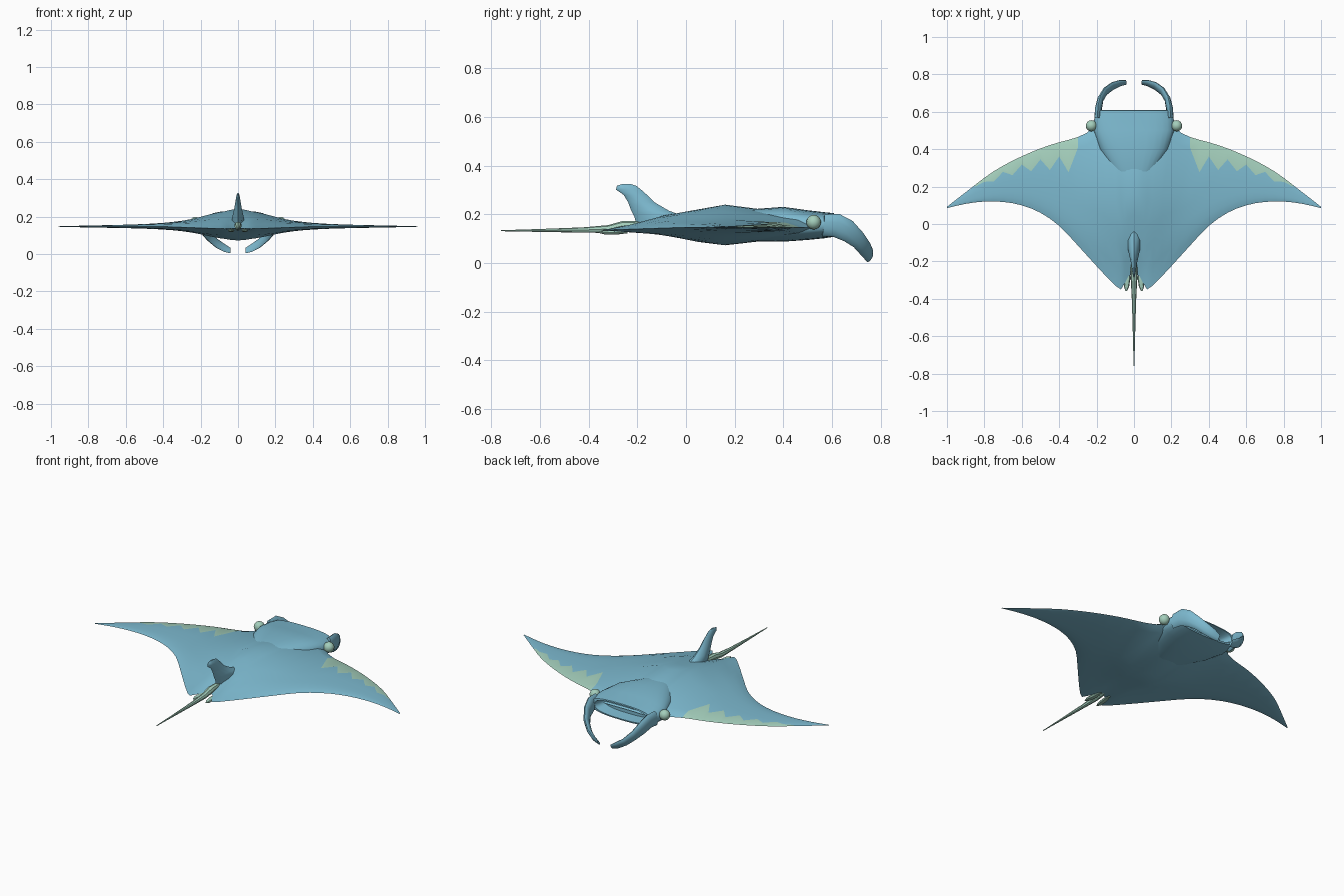
import bpy, bmesh, math
from mathutils import Vector

cube = bpy.data.objects.get("Cube")
if cube:
    bpy.data.objects.remove(cube, do_unlink=True)


def material(name, rgb):
    m = bpy.data.materials.new(name)
    m.use_nodes = True
    m.diffuse_color = (*rgb, 1)
    m.node_tree.nodes["Principled BSDF"].inputs["Base Color"].default_value = (*rgb, 1)
    return m


BLUE = material("sea blue", (0.205, 0.49, 0.63))
GREEN = material("pale green", (0.37, 0.62, 0.50))


def curve(points, v):
    """Smooth interpolation through (position, value) pairs."""
    if v <= points[0][0]:
        return points[0][1]
    if v >= points[-1][0]:
        return points[-1][1]
    i = max(k for k in range(len(points) - 1) if points[k][0] <= v)

    def slope(k):
        a, b = points[max(k - 1, 0)], points[min(k + 1, len(points) - 1)]
        return (b[1] - a[1]) / (b[0] - a[0])
    (x0, y0), (x1, y1) = points[i], points[i + 1]
    h = x1 - x0
    t = (v - x0) / h
    s = t * t * (3 - 2 * t)
    return (y0 + (y1 - y0) * s + h * slope(i) * t * (1 - t) ** 2
            - h * slope(i + 1) * t * t * (1 - t))


def finish(name, bm, mats, mirror=False, angle=35):
    bmesh.ops.recalc_face_normals(bm, faces=bm.faces)
    mesh = bpy.data.meshes.new(name)
    bm.to_mesh(mesh)
    bm.free()
    for m in mats:
        mesh.materials.append(m)
    ob = bpy.data.objects.new(name, mesh)
    bpy.context.collection.objects.link(ob)
    if mirror:
        mod = ob.modifiers.new("mirror", 'MIRROR')
        mod.use_clip = True
    bpy.ops.object.select_all(action='DESELECT')
    ob.select_set(True)
    bpy.context.view_layer.objects.active = ob
    bpy.ops.object.shade_smooth_by_angle(angle=math.radians(angle))
    return ob


def loft(name, rings, mat, mirror=False):
    bm = bmesh.new()
    rows = [[bm.verts.new(p) for p in ring] for ring in rings]
    n = len(rows[0])
    for a, b in zip(rows, rows[1:]):
        for i in range(n):
            j = (i + 1) % n
            bm.faces.new((a[i], a[j], b[j], b[i]))
    bm.faces.new(rows[0])
    bm.faces.new(rows[-1])
    return finish(name, bm, [mat], mirror)


def oval(center, u, v, n=10, power=2.0):
    """Ring around center with half axes u and v; higher power is boxier."""
    def bend(c):
        return math.copysign(abs(c) ** (2 / power), c)
    c, u, v = Vector(center), Vector(u), Vector(v)
    angles = [2 * math.pi * i / n for i in range(n)]
    return [c + u * bend(math.cos(a)) + v * bend(math.sin(a)) for a in angles]


# Body and wings: outline, thickness and centre height
LEAD = [(0, .55), (.16, .55), (.2, .535), (.24, .495), (.3, .465), (.45, .422),
        (.6, .362), (.75, .282), (.9, .17), (1, .092)]
TRAIL = [(0, -.26), (.03, -.28), (.07, -.35), (.1, -.33), (.2, -.225), (.3, -.115),
         (.4, -.01), (.5, .06), (.6, .1), (.7, .118), (.8, .12), (.9, .108), (1, .085)]
TOP = [(-.35, .142), (-.2, .165), (-.1, .192), (0, .207), (.1, .226), (.2, .24),
       (.35, .24), (.45, .225), (.6, .207)]
BELLY = [(-.35, .128), (-.2, .125), (-.1, .118), (0, .1), (.1, .083), (.2, .075),
         (.3, .075), (.4, .085), (.6, .11)]


def skin(x, y, t, profile, side):
    base = .147 - .012 * min(1, max(0, -y / .35))
    edge = 1 - abs(2 * t - 1) ** 5
    swell = 1 / (1 + (x / .21) ** 2.5)
    return base + ((curve(profile, y) - base) * swell + side * .004) * edge * (1 - x ** 6)


def build_body():
    bm = bmesh.new()
    stations = [0, .03, .05, .07, .1, .15, .2, .25] + [.3 + .05 * i for i in range(15)]
    band = range(8, 20)          # stations that carry the toothed wing band
    upper, lower = [], []
    for i, x in enumerate(stations):
        tooth = .9
        if band[0] < i < band[-1]:
            tooth = .66 if i % 2 else .83
        ts = [0, .05, .13, .25, .38, .52, tooth, .96, 1]
        y0, y1 = curve(TRAIL, x), curve(LEAD, x)
        up, low = [], []
        for t in ts:
            y = y0 + (y1 - y0) * t
            up.append(bm.verts.new((x, y, skin(x, y, t, TOP, 1))))
            shared = t in (0, 1)
            low.append(up[-1] if shared else bm.verts.new((x, y, skin(x, y, t, BELLY, -1))))
        upper.append(up)
        lower.append(low)
    for grid in (upper, lower):
        for i in range(len(stations) - 1):
            for j in range(len(grid[0]) - 1):
                f = bm.faces.new((grid[i][j], grid[i + 1][j], grid[i + 1][j + 1], grid[i][j + 1]))
                if grid is upper and j >= 6 and band[0] <= i < band[-1]:
                    f.material_index = 1
    return finish("body_and_wings", bm, [BLUE, GREEN], True, 40)


build_body()

# Head with hollow mouth: y, half width, bottom, top
HEAD = [(.28, .11, .09, .222), (.4, .185, .088, .231), (.5, .215, .095, .217),
        (.57, .212, .102, .209), (.608, .2, .108, .205), (.61, .172, .116, .199),
        (.54, .155, .122, .192)]
loft("head", [oval((0, y, (b + t) / 2), (w, 0, 0), (0, 0, (t - b) / 2), 28, 2.7)
              for y, w, b, t in HEAD], BLUE)

# Curled head fins: upper edge point, lower edge point, half thickness
HORN = [((.195, .57, .2), (.195, .56, .11), .018),
        ((.193, .63, .202), (.187, .605, .108), .018),
        ((.18, .685, .173), (.178, .65, .09), .016),
        ((.155, .728, .125), (.152, .69, .065), .014),
        ((.115, .757, .082), (.115, .718, .034), .012),
        ((.075, .768, .056), (.075, .738, .012), .01),
        ((.042, .768, .034), (.042, .746, .004), .006)]


def horn_rings():
    mids = [(Vector(a) + Vector(b)) / 2 for a, b, _ in HORN]
    rings = []
    for i, (a, b, thick) in enumerate(HORN):
        along = mids[min(i + 1, len(mids) - 1)] - mids[max(i - 1, 0)]
        across = (Vector(a) - Vector(b)) / 2
        rings.append(oval(mids[i], across, along.cross(across).normalized() * thick))
    return rings


loft("head_fin", horn_rings(), BLUE, True)

# Eyes
bm = bmesh.new()
bmesh.ops.create_uvsphere(bm, u_segments=14, v_segments=10, radius=.03)
bmesh.ops.translate(bm, verts=bm.verts, vec=(.228, .525, .168))
finish("eye", bm, [GREEN], True, 60)

# Dorsal fin: height, front, back, half width
FIN = [(.14, .02, -.2, .03), (.19, 0, -.212, .035), (.215, -.07, -.225, .028),
       (.25, -.13, -.238, .02), (.28, -.16, -.256, .015), (.302, -.185, -.288, .011),
       (.318, -.205, -.284, .008), (.325, -.228, -.262, .004)]
loft("dorsal_fin", [oval((0, (f + b) / 2, z), (0, (f - b) / 2, 0), (w, 0, 0), 10, 1.6)
                    for z, f, b, w in FIN], BLUE)

# Tail: y, height, radius
TAIL = [(-.19, .158, .014), (-.26, .153, .02), (-.32, .14, .016), (-.42, .136, .011),
        (-.6, .134, .006), (-.76, .133, .002)]
loft("tail", [oval((0, y, z), (r, 0, 0), (0, 0, r), 8) for y, z, r in TAIL], GREEN)

# Small pelvic fins beside the tail
PELVIC = [(-.24, .03, .006), (-.29, .035, .016), (-.335, .04, .014), (-.358, .042, .004)]
loft("pelvic_fin", [oval((x, y, .126), (r, 0, 0), (0, 0, r * .6), 8)
                    for y, x, r in PELVIC], GREEN, True)
